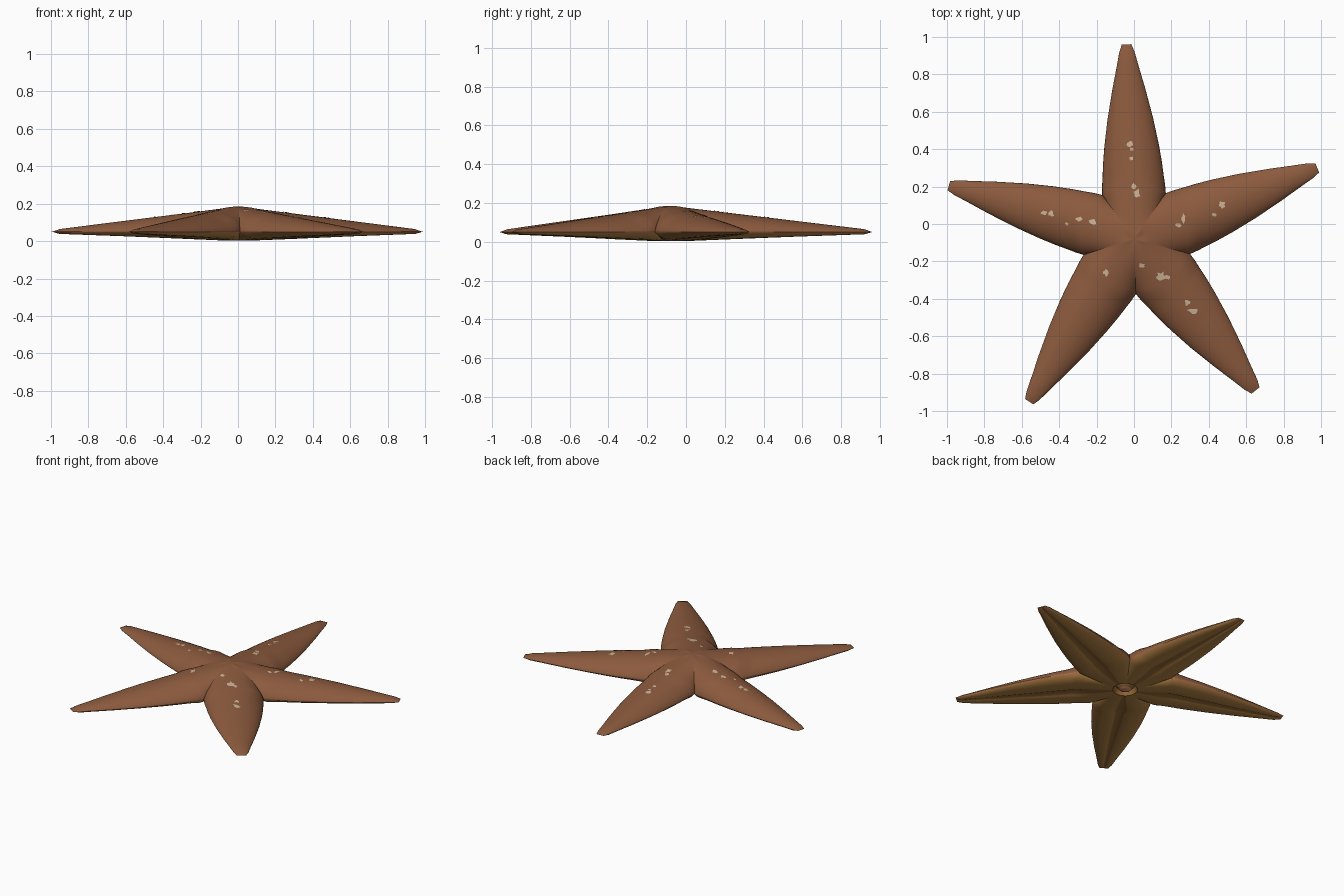
import bpy, bmesh, math, random
from mathutils import Vector
from mathutils.bvhtree import BVHTree

if "Cube" in bpy.data.objects:
    bpy.data.objects.remove(bpy.data.objects["Cube"])
random.seed(4)


def material(name, rgb):
    m = bpy.data.materials.new(name)
    m.use_nodes = True
    lin = [(c / 255) ** 2.2 for c in rgb] + [1]
    m.diffuse_color = lin
    m.node_tree.nodes["Principled BSDF"].inputs["Base Color"].default_value = lin
    return m


skin = material("brown skin", (139, 91, 64))
under = material("ochre underside", (178, 130, 70))
rim = material("tan rim", (186, 127, 77))
groove = material("dark groove", (148, 105, 56))
mouth = material("pink mouth", (225, 150, 112))
pale = material("pale fleck", (200, 176, 148))
SKIN, UNDER, RIM, GROOVE, MOUTH = range(5)

# Arm tips and the notches between the arms, both clockwise from the back arm
CENTRE = Vector((0, -0.08))
TIPS = [Vector(p) for p in ((-.04, .96), (.98, .30), (.65, -.89), (-.56, -.95), (-.99, .205))]
NOTCHES = [Vector(p) for p in ((-.17, .155), (.17, .165), (.30, -.16), (.01, -.375), (-.27, -.165))]
EDGE, PEAK, TIP_RIDGE = 0.05, 0.185, 0.06
WIDTHS = ((.06, .99), (.12, .96), (.2, .93), (.32, .86), (.5, .72),
          (.7, .52), (.84, .36), (.95, .24), (1, .15))
INNER = (0, .12, .2, .25, .4, .55, .7, .82, .92, 1)
COLS = [math.sin(math.pi / 2 * i / 10) for i in range(-10, 11)]


def belly(u):
    """Underside bulge across an arm: steep rim, two ridges and a central groove."""
    a = abs(u)
    return (1 - a ** 5) * (1 - .6 * max(0, 1 - a / .25))


def arm_rows(left, right, tip):
    """Rows of (top point, bottom point) from the body centre to the arm tip."""
    a, b = left - CENTRE, right - CENTRE
    reach = (tip - CENTRE).length

    def ridge_height(distance):
        return PEAK + (TIP_RIDGE - PEAK) * distance / reach

    rows = []
    # Body sector, rounded between the two notches
    radius = (a.length + b.length) / 2
    for s in INNER:
        row = []
        notch_top = EDGE + (PEAK - EDGE) * (1 - s * s) ** .8
        ridge = ridge_height(radius * s)
        for u in COLS:
            k = (u + 1) / 2
            d = a.lerp(b, k).normalized() * (a.length * (1 - k) + b.length * k) * s
            f = max(0, 1 - u * u) ** (2 - 1.35 * s)
            top = notch_top + (ridge - notch_top) * f
            # Mouth: a small dome in a sunken ring
            if s < .22:
                low = .006 if s < .15 else .035
            else:
                edge_low = EDGE * s ** 2
                low = edge_low + (.012 * s - edge_low) * (1 - (1 - belly(u)) * min(1, s * 1.5))
            row.append((Vector((*(CENTRE + d), top)), Vector((*(CENTRE + d), low))))
        rows.append(row)
    # Free part of the arm, its first rows bowed to follow the body
    base, half = (left + right) / 2, (right - left) / 2
    axis = (tip - base).normalized()
    side = Vector((axis.y, -axis.x)) * half.length
    bow = CENTRE + (a + b).normalized() * radius - base
    for t, w in WIDTHS:
        row = []
        mid = base.lerp(tip, t)
        across = half.lerp(side, min(1, t * 3)) * w
        bend = bow * max(0, 1 - 2.2 * t)
        ridge = ridge_height((mid + bend - CENTRE).length)
        low = .012 + .028 * t
        for u in COLS:
            p = mid + across * u + bend * (1 - u * u)
            f = max(0, 1 - u * u) ** .65 * (t < 1)
            g = belly(u) * (t < 1)
            row.append((Vector((*p, EDGE + (ridge - EDGE) * f)),
                        Vector((*p, EDGE + (low - EDGE) * g))))
        rows.append(row)
    return rows


def underside_colour(r, u, last):
    if r < 1:
        return MOUTH
    if r < 3 or u < .1:
        return GROOVE
    if r >= len(INNER) - 1 and (u > .88 or r == last):
        return RIM
    return UNDER


# Body: loft the five arms and weld them along the notch lines
bm = bmesh.new()
for i, tip in enumerate(TIPS):
    rows = arm_rows(NOTCHES[i], NOTCHES[(i + 1) % 5], tip)
    grid = [[[bm.verts.new(p) for p in pair] for pair in row] for row in rows]
    for r in range(len(grid) - 1):
        for c in range(len(COLS) - 1):
            u = abs(COLS[c] + COLS[c + 1]) / 2
            for layer in (0, 1):
                q = [grid[r][c][layer], grid[r][c + 1][layer],
                     grid[r + 1][c + 1][layer], grid[r + 1][c][layer]]
                f = bm.faces.new(q if layer else q[::-1])
                f.material_index = underside_colour(r, u, len(grid) - 2) if layer else SKIN
bmesh.ops.remove_doubles(bm, verts=bm.verts, dist=.0003)
bmesh.ops.dissolve_degenerate(bm, edges=bm.edges, dist=.0001)
bmesh.ops.recalc_face_normals(bm, faces=bm.faces)
tree = BVHTree.FromBMesh(bm)


def add_object(name, bm, mats):
    me = bpy.data.meshes.new(name)
    bm.to_mesh(me)
    bm.free()
    for m in mats:
        me.materials.append(m)
    ob = bpy.data.objects.new(name, me)
    bpy.context.collection.objects.link(ob)
    return ob


body = add_object("starfish_body", bm, (skin, under, rim, groove, mouth))
bpy.context.view_layer.objects.active = body
body.select_set(True)
bpy.ops.object.shade_smooth_by_angle(angle=math.radians(60))

# Pale flecks: small ragged patches laid on the skin (x, y, half width, half depth)
FLECKS = ((-.02, .43, .018, .018), (-.01, .4, .01, .01), (-.015, .35, .01, .012),
          (0, .2, .012, .016), (.015, .165, .018, .026), (-.48, .06, .02, .012),
          (-.445, .055, .018, .016), (-.295, .027, .016, .012), (-.22, .01, .02, .022),
          (-.36, 0, .012, .009), (.265, .03, .012, .024), (.24, -.008, .018, .013),
          (.472, .105, .016, .02), (.43, .05, .011, .01), (-.15, -.26, .013, .018),
          (.04, -.222, .018, .011), (.145, -.278, .026, .022), (.178, -.286, .018, .012),
          (.285, -.42, .015, .016), (.315, -.465, .028, .015))
SPOKES = 11
bm = bmesh.new()
for x, y, rx, ry in FLECKS:
    ring = [(x, y)]
    for k in range(SPOKES):
        ang, r = math.tau * k / SPOKES, random.uniform(.6, 1.25)
        ring.append((x + rx * r * math.cos(ang), y + ry * r * math.sin(ang)))
    pts = []
    for px, py in ring:
        hit = tree.ray_cast(Vector((px, py, 1)), Vector((0, 0, -1)))[0]
        pts.append(bm.verts.new(hit + Vector((0, 0, .0025))))
    for k in range(SPOKES):
        bm.faces.new((pts[0], pts[1 + k], pts[1 + (k + 1) % SPOKES]))
add_object("skin_flecks", bm, (pale,))
